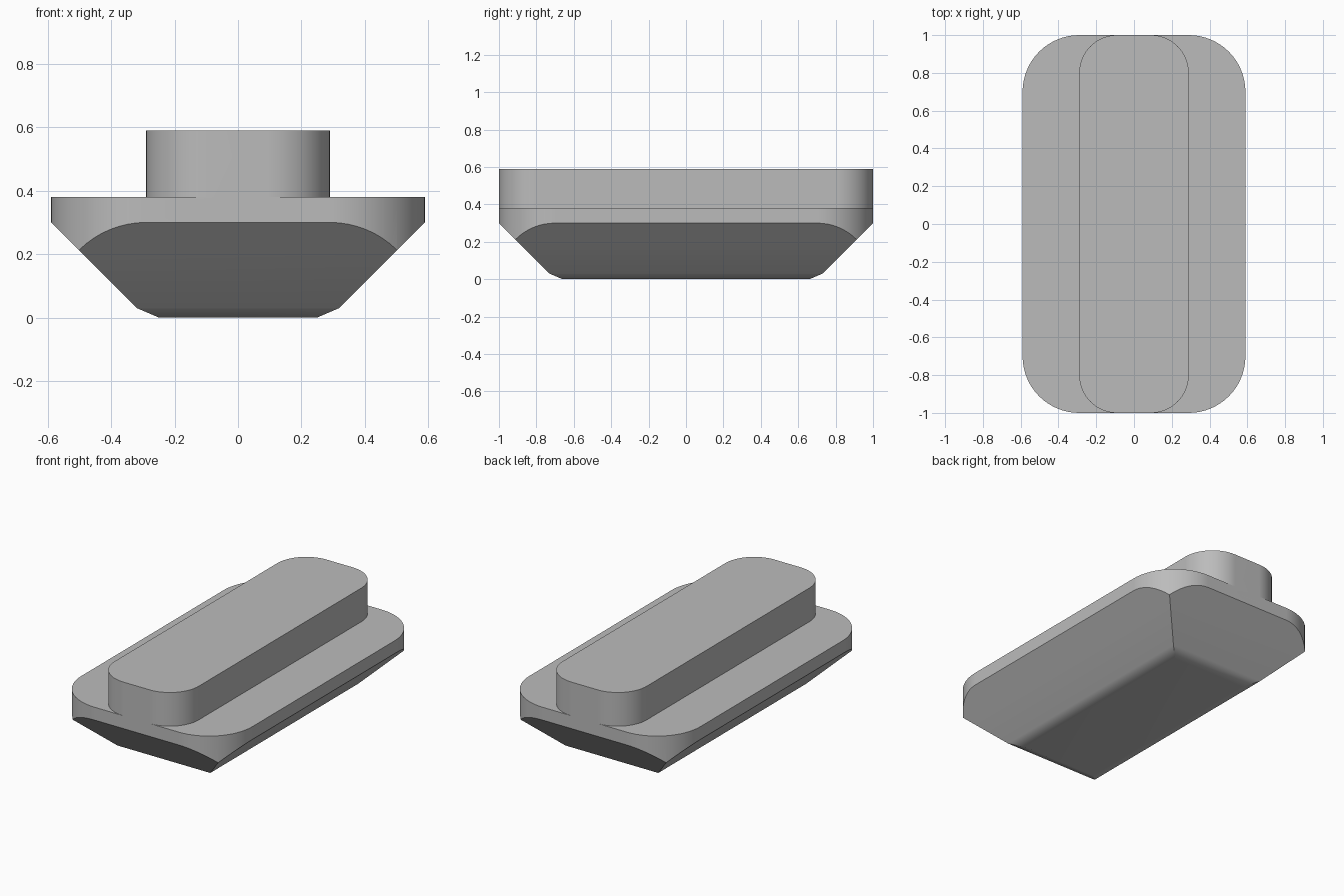
import bpy, bmesh, math

if "Cube" in bpy.data.objects:
    bpy.data.objects.remove(bpy.data.objects["Cube"], do_unlink=True)

steel = bpy.data.materials.new("plain grey")
steel.use_nodes = True
grey = (0.5, 0.5, 0.5, 1)
steel.diffuse_color = grey
steel.node_tree.nodes["Principled BSDF"].inputs["Base Color"].default_value = grey


def rounded_rect(hx, hy, r, steps=16):
    """Outline of a rectangle with rounded corners, counter-clockwise."""
    if r == 0:
        return [(hx, hy), (-hx, hy), (-hx, -hy), (hx, -hy)]
    points = []
    for corner, (sx, sy) in enumerate([(1, 1), (-1, 1), (-1, -1), (1, -1)]):
        for i in range(steps + 1):
            a = math.pi / 2 * (corner + i / steps)
            points.append((sx * (hx - r) + r * math.cos(a),
                           sy * (hy - r) + r * math.sin(a)))
    return points


def loft(name, layers, r=0):
    """Solid through stacked (half x, half y, z) outlines."""
    bm = bmesh.new()
    rings = [[bm.verts.new((x, y, z)) for x, y in rounded_rect(hx, hy, r)]
             for hx, hy, z in layers]
    bm.faces.new(rings[0][::-1])
    bm.faces.new(rings[-1])
    for low, high in zip(rings, rings[1:]):
        n = len(low)
        for i in range(n):
            j = (i + 1) % n
            bm.faces.new((low[i], low[j], high[j], high[i]))
    mesh = bpy.data.meshes.new(name)
    bm.to_mesh(mesh)
    bm.free()
    mesh.materials.append(steel)
    obj = bpy.data.objects.new(name, mesh)
    bpy.context.collection.objects.link(obj)
    return obj


def combine(target, other, operation):
    """Boolean the other solid into the target and drop it."""
    mod = target.modifiers.new(operation.lower(), "BOOLEAN")
    mod.operation, mod.object, mod.solver = operation, other, "EXACT"
    bpy.context.view_layer.objects.active = target
    bpy.ops.object.modifier_apply(modifier=mod.name)
    bpy.data.objects.remove(other, do_unlink=True)


# Wide flange with rounded corners, trimmed below to a mitred, bevelled hull
body = loft("slot_nut_body", [(0.59, 1, -0.1), (0.59, 1, 0.38)], r=0.3)
hull = loft("hull_trim", [(0.25, 0.66, 0), (0.32, 0.73, 0.03), (0.79, 1.2, 0.5)])
combine(body, hull, "INTERSECT")

# Narrow raised rib, flush with the flange ends
rib = loft("raised_rib", [(0.29, 1, 0.34), (0.29, 1, 0.59)], r=0.2)
combine(body, rib, "UNION")

# Smooth rounded walls, flat large faces
bpy.ops.object.select_all(action="DESELECT")
body.select_set(True)
bpy.context.view_layer.objects.active = body
bpy.ops.object.shade_smooth_by_angle(angle=math.radians(30))
weighted = body.modifiers.new("weighted_normals", "WEIGHTED_NORMAL")
weighted.keep_sharp = True
